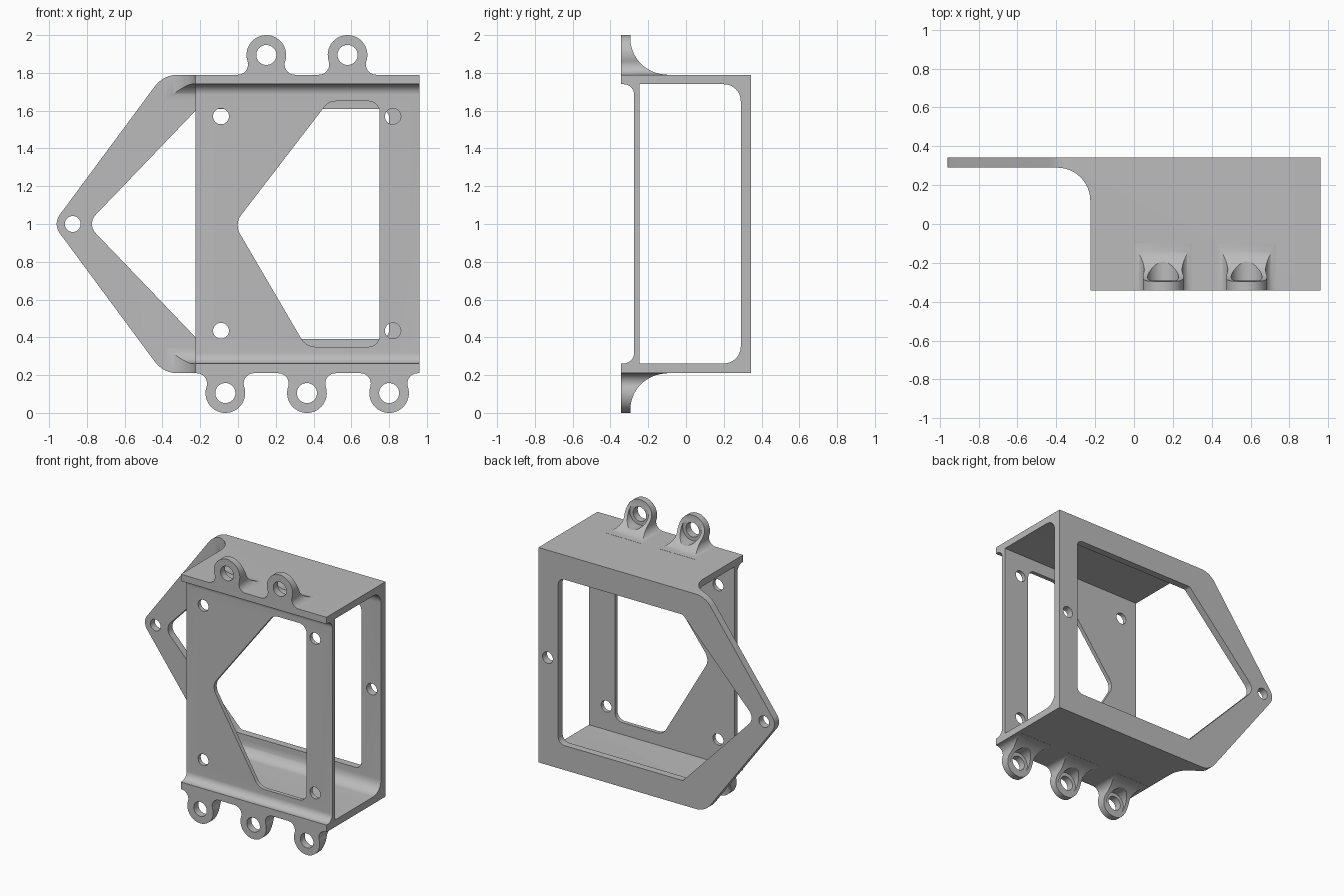
import bpy, bmesh, math
from mathutils import Vector

cube = bpy.data.objects.get("Cube")
if cube:
    bpy.data.objects.remove(cube, do_unlink=True)

grey = bpy.data.materials.new("plain_grey")
grey.use_nodes = True
colour = (0.5, 0.5, 0.5, 1)
grey.diffuse_color = colour
grey.node_tree.nodes["Principled BSDF"].inputs["Base Color"].default_value = colour


def arc(centre, radius, start, end, steps=12):
    """Points on an arc, angles in degrees."""
    angles = [math.radians(start + (end - start) * i / steps) for i in range(steps + 1)]
    return [(centre[0] + radius * math.cos(a), centre[1] + radius * math.sin(a)) for a in angles]


def circle(x, z, radius):
    return arc((x, z), radius, 0, 360, 40)[:-1]


def rounded(corners):
    """Outline from (u, v, corner radius) entries."""
    points = []
    for i, (u, v, radius) in enumerate(corners):
        corner = Vector((u, v))
        if not radius:
            points.append((u, v))
            continue
        a = (Vector(corners[i - 1][:2]) - corner).normalized()
        b = (Vector(corners[(i + 1) % len(corners)][:2]) - corner).normalized()
        half = math.acos(a.dot(b)) / 2
        centre = corner + (a + b).normalized() * (radius / math.sin(half))
        tangent = radius / math.tan(half)
        spokes = [corner + d * tangent - centre for d in (a, b)]
        start, end = [math.degrees(math.atan2(s.y, s.x)) for s in spokes]
        sweep = (end - start + 180) % 360 - 180
        points += arc(centre, radius, start, start + sweep)
    return points


def prism(name, outline, axis, low, high):
    """Extrude an outline along an axis."""
    place = {"X": lambda u, v, w: (w, u, v),
             "Y": lambda u, v, w: (u, w, v),
             "Z": lambda u, v, w: (u, v, w)}[axis]
    bm = bmesh.new()
    face = bm.faces.new([bm.verts.new(place(u, v, low)) for u, v in outline])
    extruded = bmesh.ops.extrude_face_region(bm, geom=[face], use_keep_orig=True)["geom"]
    moved = [g for g in extruded if isinstance(g, bmesh.types.BMVert)]
    bmesh.ops.translate(bm, verts=moved, vec=place(0, 0, high - low))
    bmesh.ops.recalc_face_normals(bm, faces=bm.faces)
    mesh = bpy.data.meshes.new(name)
    bm.to_mesh(mesh)
    bm.free()
    mesh.materials.append(grey)
    obj = bpy.data.objects.new(name, mesh)
    bpy.context.collection.objects.link(obj)
    return obj


def activate(obj):
    bpy.ops.object.select_all(action="DESELECT")
    obj.select_set(True)
    bpy.context.view_layer.objects.active = obj


def combine(obj, operation, outline, axis, low, high):
    """Cut or intersect a part with a prism."""
    tool = prism("cutter", outline, axis, low, high)
    tool.hide_render = True
    mod = obj.modifiers.new("shape", "BOOLEAN")
    mod.operation, mod.solver, mod.object = operation, "EXACT", tool
    activate(obj)
    bpy.ops.object.modifier_apply(modifier=mod.name)
    bpy.data.objects.remove(tool, do_unlink=True)


def finish(obj):
    activate(obj)
    bpy.ops.object.shade_smooth_by_angle(angle=math.radians(30))


# Frame: pointed front silhouette, cut back by the plan shape
silhouette = rounded([(-0.98, 1, 0.082), (-0.395, 1.79, 0.15), (0.96, 1.79, 0),
                      (0.96, 0.21, 0), (-0.395, 0.21, 0.15)])
frame = prism("frame", silhouette, "Y", -0.343, 0.343)
plan = rounded([(-1.2, 0.29, 0), (-0.225, 0.29, 0.17), (-0.225, -0.6, 0),
                (1.2, -0.6, 0), (1.2, 0.6, 0), (-1.2, 0.6, 0)])
combine(frame, "INTERSECT", plan, "Z", -0.5, 2.5)

# Hollow between the plates, and the shallow recess in front
hollow = rounded([(-0.245, 0.262, 0), (0.29, 0.262, 0.09), (0.29, 1.74, 0.09), (-0.245, 1.74, 0)])
combine(frame, "DIFFERENCE", hollow, "X", -1.3, 1.3)
recess = rounded([(-0.6, 0.262, 0), (-0.275, 0.262, 0.055), (-0.275, 1.74, 0.055), (-0.6, 1.74, 0)])
combine(frame, "DIFFERENCE", recess, "X", -1.3, 1.3)

# Window in each plate
back_window = rounded([(-0.8, 1, 0.07), (-0.215, 1.61, 0.03), (0.8, 1.61, 0.05),
                       (0.8, 0.39, 0.05), (-0.215, 0.39, 0.03)])
combine(frame, "DIFFERENCE", back_window, "Y", 0.1, 0.6)
front_window = rounded([(-0.02, 1, 0.09), (0.48, 1.65, 0.08), (0.75, 1.65, 0.06),
                        (0.75, 0.35, 0.06), (0.36, 0.35, 0.09)])
combine(frame, "DIFFERENCE", front_window, "Y", -0.6, 0)

# Screw holes
for x in (-0.09, 0.82):
    for z in (0.435, 1.57):
        combine(frame, "DIFFERENCE", circle(x, z, 0.042), "Y", -0.6, 0)
for x in (-0.875, 0.885):
    combine(frame, "DIFFERENCE", circle(x, 1, 0.042), "Y", 0.1, 0.6)
finish(frame)


# Mounting lugs: round head with fillets at the sides and behind
def lug(name, x, side):
    def flip(points):
        return [(u, 1 + side * (v - 1)) for u, v in points]

    hole_z, head, fillet, wall = 1.895, 0.105, 0.055, 1.79
    rise = hole_z - wall - fillet
    reach = math.sqrt((head + fillet) ** 2 - rise ** 2)
    tilt = math.degrees(math.atan2(rise, reach))
    outline = arc((x + reach, wall + fillet), fillet, 270, 180 - tilt)
    outline += arc((x, hole_z), head, -tilt, 180 + tilt, 32)[1:]
    outline += arc((x - reach, wall + fillet), fillet, tilt, -90)[1:]
    outline += [(x - reach, 1.7), (x + reach, 1.7)]
    obj = prism(name, flip(outline), "Y", -0.343, 0)
    profile = [(-0.5, 1.785), (-0.5, 2.1), (-0.295, 2.1)]
    profile += arc((-0.1, 1.986), 0.195, 180, 270, 16) + [(-0.1, 1.785)]
    combine(obj, "INTERSECT", flip(profile), "X", -1.5, 1.5)
    bore = flip([(x, hole_z)])[0]
    combine(obj, "DIFFERENCE", circle(*bore, 0.053), "Y", -0.6, 0.2)
    combine(obj, "DIFFERENCE", circle(*bore, 0.08), "Y", -0.29, 0.2)
    finish(obj)


for i, x in enumerate((0.15, 0.58)):
    lug(f"top_lug_{i + 1}", x, 1)
for i, x in enumerate((-0.067, 0.365, 0.8)):
    lug(f"bottom_lug_{i + 1}", x, -1)
